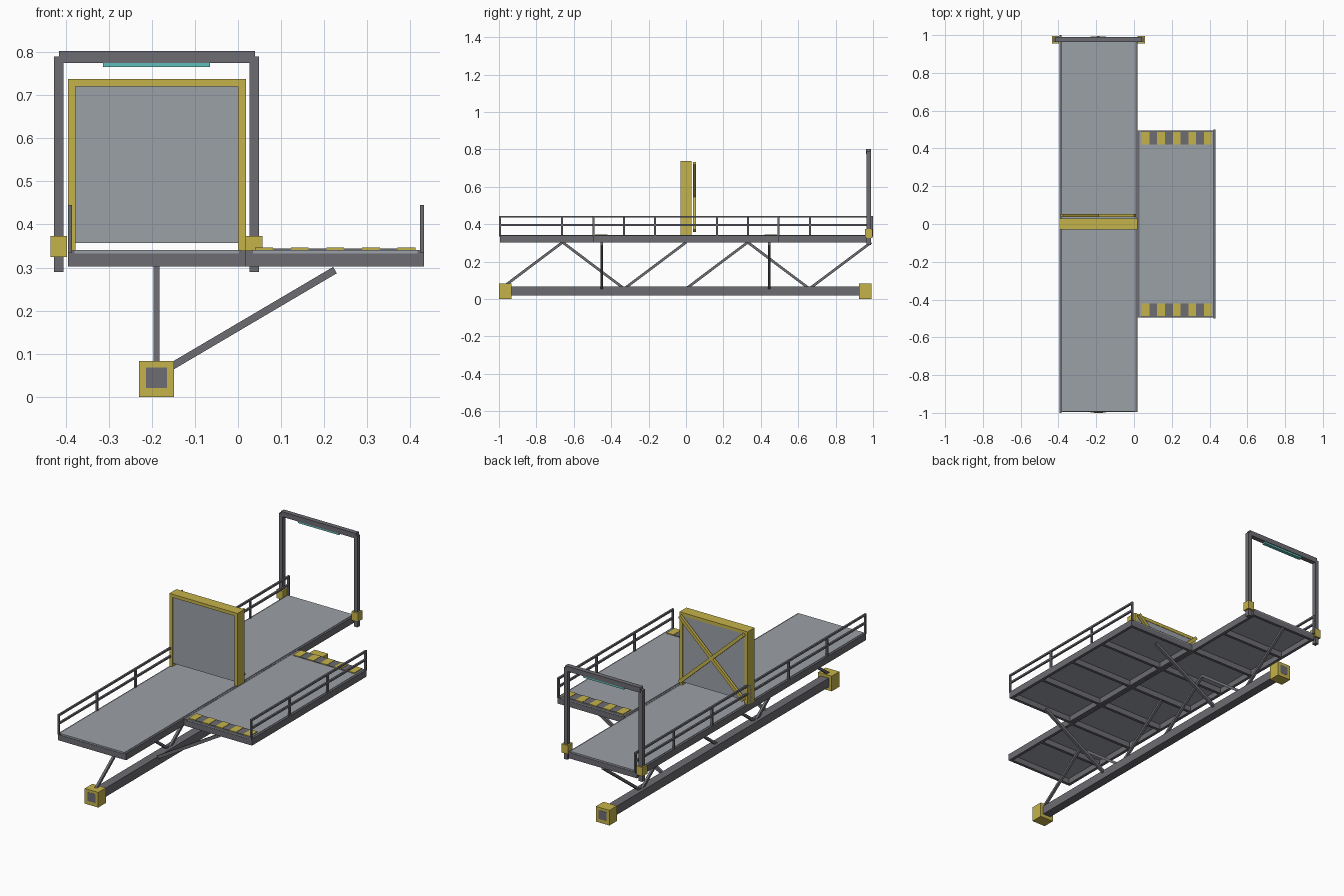
import bpy
from mathutils import Vector

cube = bpy.data.objects.get("Cube")
if cube:
    bpy.data.objects.remove(cube, do_unlink=True)


def material(name, rgb):
    mat = bpy.data.materials.new(name)
    mat.use_nodes = True
    color = (*rgb, 1.0)
    mat.diffuse_color = color
    mat.node_tree.nodes["Principled BSDF"].inputs["Base Color"].default_value = color
    return mat


STEEL = material("dark_steel", (0.15, 0.15, 0.17))
PLATE = material("grey_plate", (0.33, 0.355, 0.39))
YELLOW = material("safety_yellow", (0.56, 0.45, 0.07))
TEAL = material("teal_light", (0.12, 0.52, 0.49))

CORNERS = [(x, y, z) for x in (0, 1) for y in (0, 1) for z in (0, 1)]
QUADS = [(0, 1, 3, 2), (4, 6, 7, 5), (0, 4, 5, 1), (2, 3, 7, 6), (0, 2, 6, 4), (1, 5, 7, 3)]


def add_mesh(name, points, mat):
    mesh = bpy.data.meshes.new(name)
    mesh.from_pydata(points, [], QUADS)
    mesh.materials.append(mat)
    obj = bpy.data.objects.new(name, mesh)
    bpy.context.collection.objects.link(obj)
    return obj


def box(name, xs, ys, zs, mat):
    """Box spanning the given x, y and z ranges."""
    return add_mesh(name, [(xs[a], ys[b], zs[c]) for a, b, c in CORNERS], mat)


def bar(name, start, end, side, width, depth, mat):
    """Square bar between two points; width runs along the side direction."""
    start, end, side = Vector(start), Vector(end), Vector(side)
    across = (end - start).normalized().cross(side)
    points = []
    for a, b, c in CORNERS:
        points.append((end if a else start) + side * width * (b - 0.5) + across * depth * (c - 0.5))
    return add_mesh(name, points, mat)


def deck(name, x0, x1, y0, y1, bays):
    """Floor plate on two long beams and evenly spaced cross beams."""
    edge, low, high = 0.016, 0.302, 0.339
    for label, x in (("right", x0), ("left", x1 - edge)):
        box(f"{name}_{label}_beam", (x, x + edge), (y0, y1), (low, high), STEEL)
    for i in range(bays + 1):
        y = y0 + (y1 - y0 - edge) * i / bays
        box(f"{name}_cross_beam", (x0 + edge, x1 - edge), (y, y + edge), (low, 0.333), STEEL)
    box(f"{name}_floor", (x0 + edge * 0.7, x1 - edge * 0.7), (y0 + 0.002, y1 - 0.002),
        (0.333, 0.341), PLATE)


def railing(name, x, y0, y1, bays):
    """Posts with a top rail and a middle rail."""
    t = 0.01
    for i in range(bays + 1):
        y = y0 + (y1 - y0 - t) * i / bays
        box(f"{name}_post", (x, x + t), (y, y + t), (0.335, 0.436), STEEL)
    for z in (0.39, 0.435):
        box(f"{name}_rail", (x, x + t), (y0, y1), (z, z + t), STEEL)


# Walkway and side platform
deck("walkway", -0.395, 0.018, -0.995, 0.99, 8)
deck("platform", 0.019, 0.432, -0.495, 0.495, 4)
railing("walkway_railing", -0.395, -1.0, 1.0, 6)
railing("platform_railing", 0.422, -0.5, 0.5, 3)

# Hazard strips at both ends of the platform
for y0, y1 in ((-0.487, -0.42), (0.42, 0.487)):
    for i in range(9):
        x = 0.04 + 0.0413 * i
        painted = i % 2 == 0
        box("hazard_stripe", (x, x + 0.0413), (y0, y1), (0.34, 0.346 if painted else 0.3445),
            YELLOW if painted else STEEL)

# Lower beam with its end blocks
MID = -0.189
box("lower_beam", (MID - 0.024, MID + 0.024), (-1.0, 0.993), (0.02, 0.068), STEEL)
for y0, y1 in ((-0.999, -0.933), (0.926, 0.992)):
    box("beam_end_block", (MID - 0.041, MID + 0.041), (y0, y1), (0, 0.083), YELLOW)

# Zigzag truss between lower beam and walkway
for i, rising in enumerate((True, False, True, True, False, True)):
    y0 = -0.99 + 0.33 * i
    z0, z1 = (0.055, 0.303) if rising else (0.303, 0.055)
    bar("truss_diagonal", (MID, y0, z0), (MID, y0 + 0.33, z1), (1, 0, 0), 0.013, 0.014, STEEL)

# Struts carrying the side platform
for y in (-0.45, 0.445):
    bar("platform_strut", (MID, y, 0.05), (0.225, y, 0.294), (0, 1, 0), 0.014, 0.017, STEEL)

# Gate: yellow frame, panel and cross bracing on the back
for x in (-0.395, 0.0):
    box("gate_jamb", (x, x + 0.018), (-0.03, 0.03), (0.335, 0.738), YELLOW)
box("gate_header", (-0.377, 0.0), (-0.03, 0.03), (0.72, 0.738), YELLOW)
box("gate_panel", (-0.377, 0.0), (-0.024, 0.028), (0.357, 0.72), PLATE)
for a, b in ((0.365, 0.725), (0.725, 0.365)):
    bar("gate_brace", (-0.382, 0.046, a), (0.005, 0.046, b), (0, 1, 0), 0.016, 0.018, YELLOW)

# Portal at the back end
for x in (-0.427, 0.027):
    box("portal_post", (x, x + 0.022), (0.964, 0.988), (0.29, 0.79), STEEL)
    box("portal_bracket", (x - 0.008, x + 0.030), (0.956, 0.996), (0.325, 0.373), YELLOW)
box("portal_beam", (-0.415, 0.04), (0.963, 0.989), (0.775, 0.803), STEEL)
box("portal_light", (-0.313, -0.065), (0.966, 0.986), (0.765, 0.776), TEAL)
